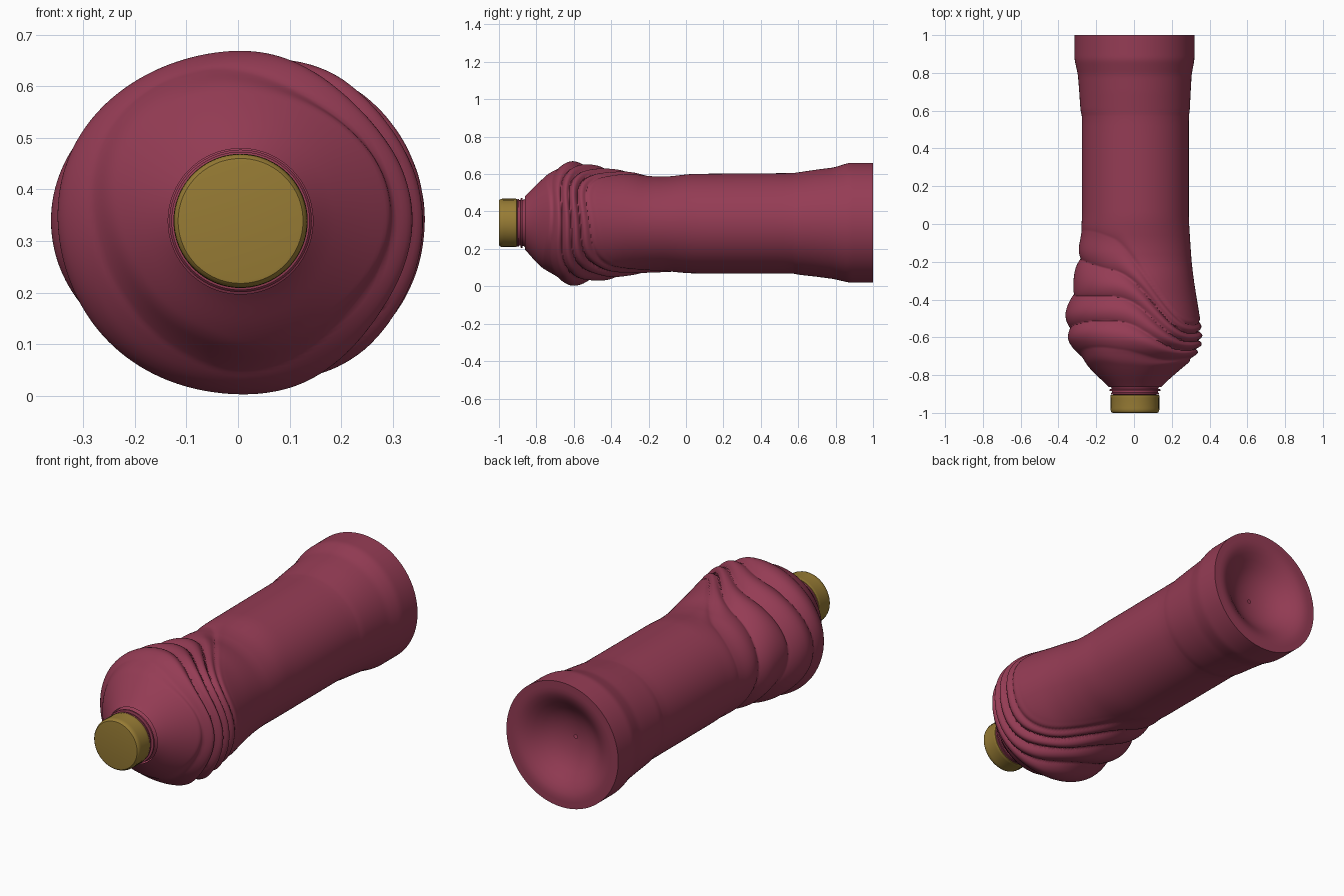
import bpy, bmesh, math

if "Cube" in bpy.data.objects:
    bpy.data.objects.remove(bpy.data.objects["Cube"])

CZ = 0.339  # height of the bottle axis
CX = 0.005


def material(name, col):
    m = bpy.data.materials.new(name)
    m.diffuse_color = (*col, 1)
    m.use_nodes = True
    m.node_tree.nodes["Principled BSDF"].inputs["Base Color"].default_value = m.diffuse_color
    return m


pink = material("plum_plastic", (0.30, 0.045, 0.09))
gold = material("ochre_plastic", (0.31, 0.2, 0.035))


def skin(name, rows, mat, cap=False, angle=35):
    """Bridge closed rings of points into one smooth surface."""
    bm = bmesh.new()
    rings = [[bm.verts.new(p) for p in r] for r in rows]
    n = len(rows[0])
    for a, b in zip(rings, rings[1:]):
        for i in range(n):
            j = (i + 1) % n
            bm.faces.new((a[i], a[j], b[j], b[i]))
    if cap:
        bm.faces.new(rings[0])
        bm.faces.new(rings[-1])
    bmesh.ops.recalc_face_normals(bm, faces=bm.faces)
    me = bpy.data.meshes.new(name)
    bm.to_mesh(me)
    bm.free()
    ob = bpy.data.objects.new(name, me)
    bpy.context.collection.objects.link(ob)
    me.materials.append(mat)
    bpy.context.view_layer.objects.active = ob
    ob.select_set(True)
    bpy.ops.object.shade_smooth_by_angle(angle=math.radians(angle))
    ob.select_set(False)
    return ob


def lathe(name, profile, mat, n=96, cap=True):
    rows = [[(CX + r * math.cos(2 * math.pi * i / n), y, CZ + r * math.sin(2 * math.pi * i / n))
             for i in range(n)] for y, r in profile]
    return skin(name, rows, mat, cap)


# Body outline: y, left, right, bottom and top extents from the axis
OUTLINE = [
    (-0.93, .08, .08, .08, .08), (-0.86, .14, .14, .14, .14),
    (-0.80, .205, .205, .215, .205), (-0.70, .30, .325, .295, .295),
    (-0.64, .345, .358, .337, .33), (-0.58, .365, .358, .337, .33),
    (-0.50, .372, .345, .315, .312), (-0.40, .355, .328, .303, .29),
    (-0.30, .325, .312, .28, .275), (-0.20, .315, .30, .268, .25),
    (-0.10, .292, .293, .262, .247), (0.03, .28, .285, .27, .262),
    (0.57, .28, .285, .27, .266), (0.60, .288, .29, .277, .27),
    (0.70, .295, .295, .288, .285), (0.79, .302, .30, .30, .296),
    (0.87, .32, .315, .319, .321), (1.1, .32, .315, .319, .321)]


def linear(y):
    for a, b in zip(OUTLINE, OUTLINE[1:]):
        if y <= b[0]:
            t = (y - a[0]) / (b[0] - a[0])
            return [p + (q - p) * t for p, q in zip(a[1:], b[1:])]
    return OUTLINE[-1][1:]


def outline(y):
    w = 0.035 if y < 0.3 else 0.015
    s = [linear(y + w * k / 4) for k in range(-4, 5)]
    return [sum(c) / 9 for c in zip(*s)]


def smooth(a, b, x):
    t = max(0, min(1, (x - a) / (b - a)))
    return t * t * (3 - 2 * t)


def fold(y, th):
    """Depth of the draped folds, gathered on the right and fanning to the left."""
    d = (1 - math.cos(th)) / 2
    s = math.sin(th)
    width = 0.05 + 0.115 * smooth(0, 0.7, d) - 0.018 * s
    start = -0.695 + 0.09 * smooth(0, 0.6, d) + 0.012 * math.sin(3 * th + 1)
    u = (y - start) / width + 0.12 * math.sin(2 * th + 9 * y)
    amp = 0.026 * (1 - smooth(2.2, 4.6, u)) * (1 - smooth(-0.2, 0.08, y))
    if u < -0.5:
        return amp * (1 - smooth(0, 0.5, -0.5 - u)) * 0.55
    valley = 1 - abs(math.cos(math.pi * u)) ** 0.8
    return amp * valley * (0.55 + 0.45 * smooth(-0.5, 0.3, u))


# Body: smooth grip tube, draped folds and shoulder
N = 180
ys = [-0.862 + 0.006 * i for i in range(155)] + [0.07 + 0.5 * i / 10 for i in range(10)]
ys += [0.57 + 0.43 * i / 44 for i in range(45)]
rows = []
for y in ys:
    l, r, b, t = outline(y)
    ring = []
    for i in range(N):
        th = 2 * math.pi * i / N
        c, s = math.cos(th), math.sin(th)
        f = fold(y, th)
        ring.append((CX + c * ((r if c > 0 else l) - f), y, CZ + s * ((t if s > 0 else b) - f)))
    rows.append(ring)
# Base: flat rim turning into a hollow dish
for y, k in [(1.0, .9), (.999, .84), (.993, .77), (.98, .69), (.96, .6), (.935, .5),
             (.912, .38), (.897, .25), (.889, .12), (.887, .03)]:
    rows.append([(CX + (p[0] - CX) * k, y, CZ + (p[2] - CZ) * k) for p in ring])
body = skin("bottle_body", rows, pink, angle=50)

# Neck with its support flange and a smaller tamper ring
lathe("neck", [(-0.85, .138), (-0.866, .125), (-0.873, .123), (-0.875, .134), (-0.883, .134),
               (-0.885, .121), (-0.892, .121), (-0.894, .127), (-0.902, .127), (-0.904, .115),
               (-0.93, .115)], pink)

# Screw cap with rounded edge and fine grip ribs
n = 240
cap_rows = []
for y, r, rib in [(-0.904, .122, 0), (-0.905, .128, 0), (-0.915, .13, 0), (-0.92, .13, 1),
                  (-0.975, .13, 1), (-0.985, .129, 0), (-0.994, .126, 0), (-0.999, .121, 0),
                  (-1.0, .115, 0)]:
    cap_rows.append([(CX + (r - .0015 * rib * (i % 2)) * math.cos(2 * math.pi * i / n), y,
                      CZ + (r - .0015 * rib * (i % 2)) * math.sin(2 * math.pi * i / n))
                     for i in range(n)])
skin("screw_cap", cap_rows, gold, cap=True)
